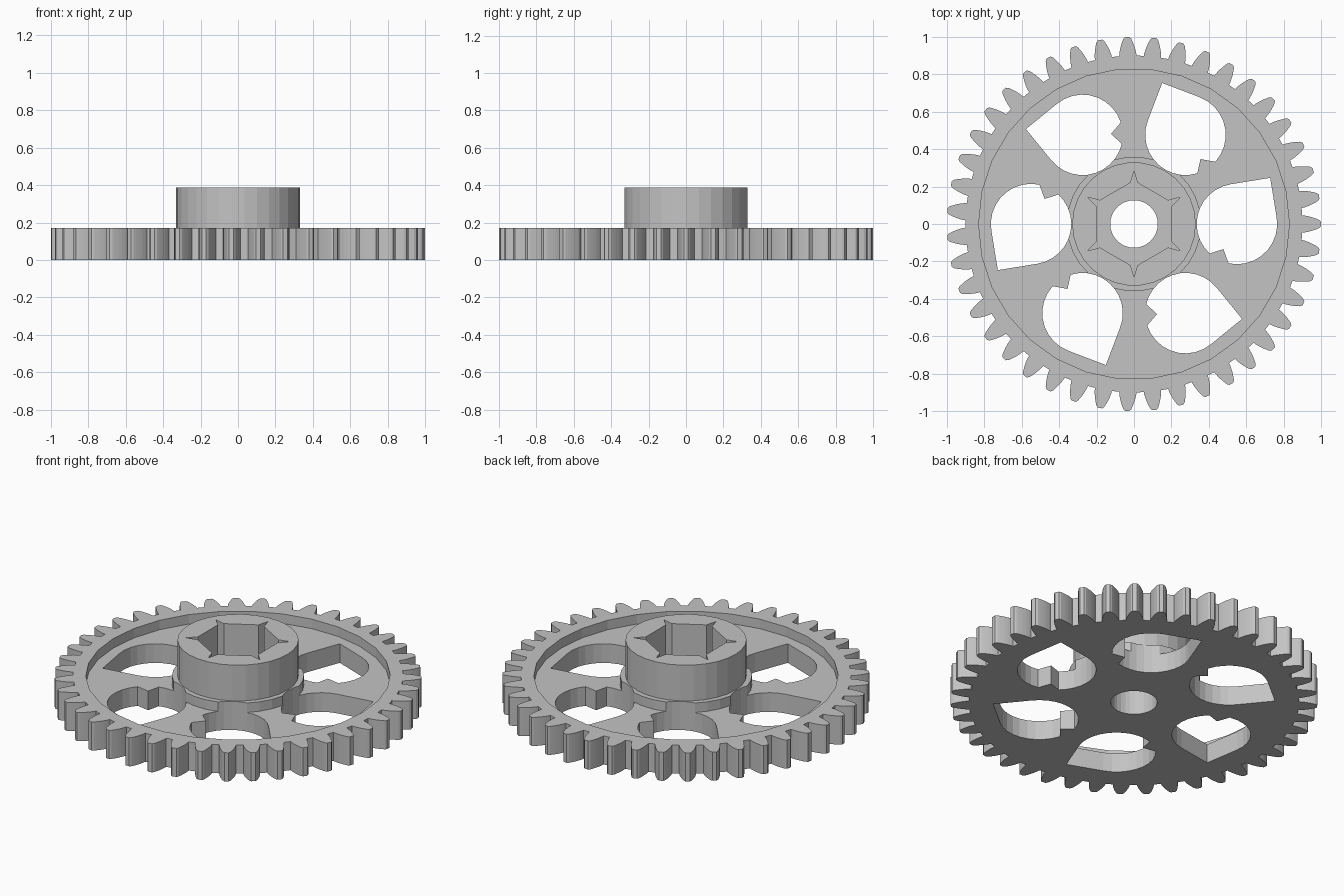
import bpy, bmesh, math
from math import cos, sin, tan, radians, pi, acos

if "Cube" in bpy.data.objects:
    bpy.data.objects.remove(bpy.data.objects["Cube"])

grey = bpy.data.materials.new("light_grey")
grey.diffuse_color = (0.55, 0.55, 0.55, 1)
grey.use_nodes = True
grey.node_tree.nodes["Principled BSDF"].inputs["Base Color"].default_value = grey.diffuse_color


def prism(name, pts, z0, z1):
    """Extrude a closed outline from z0 to z1."""
    bm = bmesh.new()
    base = bm.faces.new([bm.verts.new((x, y, z0)) for x, y in pts])
    top = bmesh.ops.extrude_face_region(bm, geom=[base])["geom"]
    bmesh.ops.translate(bm, vec=(0, 0, z1 - z0),
                        verts=[v for v in top if isinstance(v, bmesh.types.BMVert)])
    bmesh.ops.recalc_face_normals(bm, faces=bm.faces)
    me = bpy.data.meshes.new(name)
    bm.to_mesh(me)
    bm.free()
    me.materials.append(grey)
    ob = bpy.data.objects.new(name, me)
    bpy.context.collection.objects.link(ob)
    return ob


def polar(r, a):
    return (r * cos(a), r * sin(a))


def circle(r, n=30):
    return [polar(r, 2 * pi * i / n) for i in range(n)]


def combine(target, tool, op):
    """Apply a boolean and remove the tool."""
    mod = target.modifiers.new("bool", 'BOOLEAN')
    mod.operation, mod.solver, mod.object = op, 'EXACT', tool
    bpy.context.view_layer.objects.active = target
    bpy.ops.object.modifier_apply(modifier=mod.name)
    bpy.data.objects.remove(tool)


def gear_outline(teeth=43, tip=1.0, root=0.9):
    """Involute teeth, one centred on +x."""
    pitch = tip * teeth / (teeth + 2)
    base = pitch * cos(radians(20))

    def inv(r):
        a = acos(min(1, base / r))
        return tan(a) - a

    flank = []
    for r in (root, 0.915, 0.935, 0.9556, 0.975, 0.99):
        flank.append((r, pi / 2 / teeth + inv(pitch) - inv(r)))
    flank.append((tip, 0.012))
    pts = []
    for k in range(teeth):
        c = 2 * pi * k / teeth
        pts += [polar(r, c - h) for r, h in flank]
        pts += [polar(r, c + h) for r, h in reversed(flank)]
    return pts


def window_outline(turn):
    """Round window with one square corner and one small V-shaped notch."""
    cx, r = 0.55, 0.215
    angs = [99.2 + i * (227.2 - 99.2) / 11 for i in range(12)]
    angs2 = [258 + i * (369.2 - 258) / 9 for i in range(10)]
    pts = [(cx + r * cos(radians(a)), r * sin(radians(a))) for a in angs]
    pts.append((0.478, -0.134))
    pts += [(cx + r * cos(radians(a)), r * sin(radians(a))) for a in angs2]
    c = radians(54.2)
    pts.append((cx + r * 1.414 * cos(c), r * 1.414 * sin(c)))
    return [(x * cos(turn) - y * sin(turn), x * sin(turn) + y * cos(turn)) for x, y in pts]


def hex_outline():
    """Hexagon socket with pointed corner reliefs."""
    pts = []
    for k in range(6):
        a = radians(30 + 60 * k)
        for u, v in ((0.2205, -0.018), (0.285, 0), (0.2205, 0.018)):
            pts.append((u * cos(a) - v * sin(a), u * sin(a) + v * cos(a)))
    return pts


# toothed disc with recessed web
gear = prism("spur_gear", gear_outline(), 0, 0.172)
combine(gear, prism("recess", circle(0.83), 0.115, 0.5), 'DIFFERENCE')

# flange and hub
combine(gear, prism("flange", circle(0.36), 0.05, 0.172), 'UNION')
combine(gear, prism("hub", circle(0.33), 0.08, 0.387), 'UNION')

# six windows
for k in range(6):
    combine(gear, prism("window", window_outline(k * pi / 3), -0.5, 1), 'DIFFERENCE')

# hexagon socket and shaft bore
combine(gear, prism("socket", hex_outline(), 0.17, 1), 'DIFFERENCE')
combine(gear, prism("bore", circle(0.127), -0.5, 1), 'DIFFERENCE')
